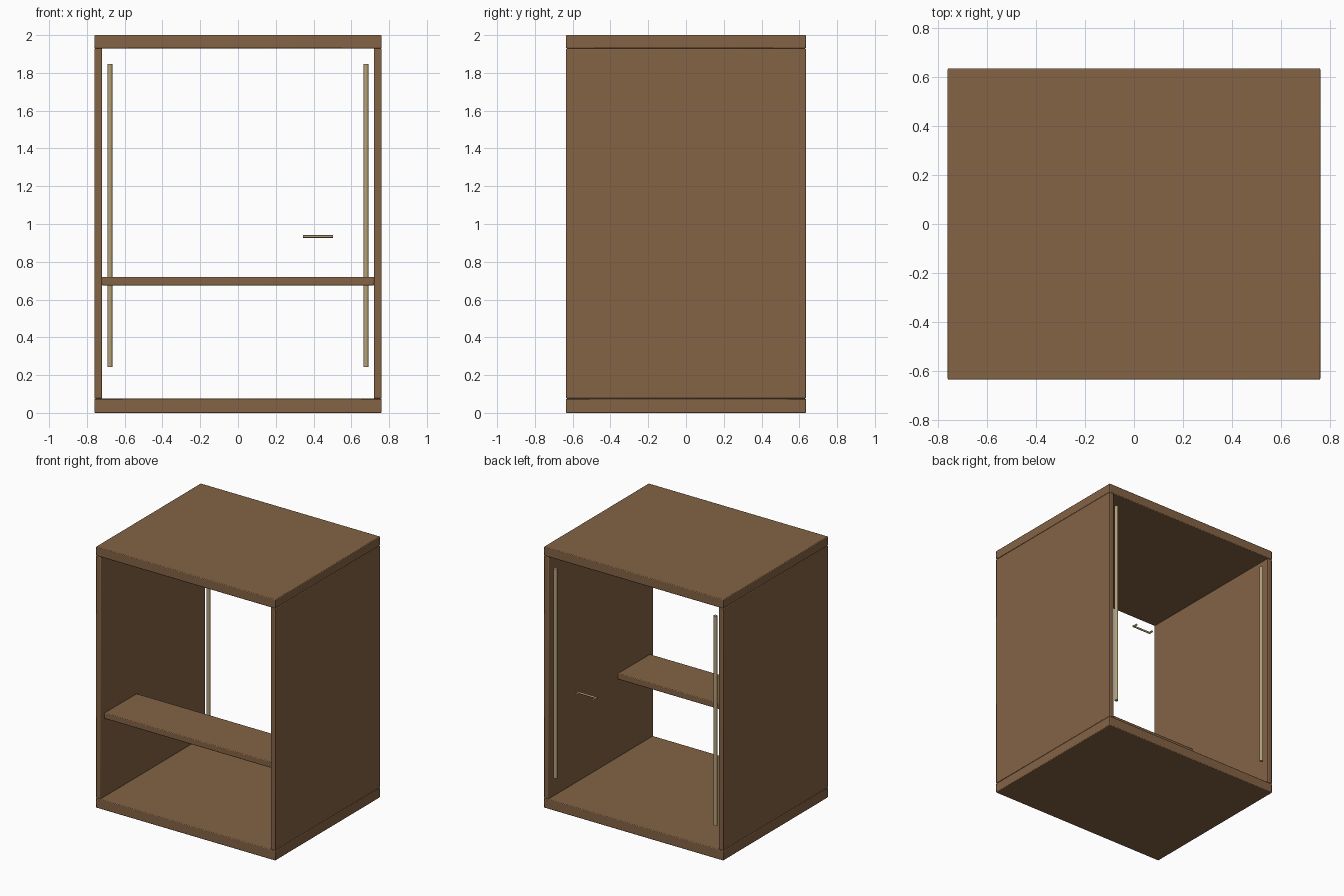
import bpy
import math
from mathutils import Vector

cube = bpy.data.objects.get("Cube")
if cube:
    bpy.data.objects.remove(cube, do_unlink=True)


def make_material(name, colour):
    mat = bpy.data.materials.new(name)
    mat.use_nodes = True
    mat.diffuse_color = colour
    mat.node_tree.nodes["Principled BSDF"].inputs["Base Color"].default_value = colour
    return mat


wood = make_material("brown wood", (0.23, 0.125, 0.06, 1))
brass = make_material("pale brass", (0.46, 0.36, 0.19, 1))


def board(name, low, high):
    """Wooden board between two corners, with softened edges."""
    low, high = Vector(low), Vector(high)
    bpy.ops.mesh.primitive_cube_add(size=1, location=(low + high) / 2)
    ob = bpy.context.object
    ob.name = name
    ob.scale = high - low
    bpy.ops.object.transform_apply(location=False, rotation=False, scale=True)
    ob.data.materials.append(wood)
    bevel = ob.modifiers.new("soft edges", "BEVEL")
    bevel.width = 0.005
    bevel.segments = 2
    bpy.ops.object.shade_smooth_by_angle(angle=math.radians(30))
    return ob


def rod(name, start, end, radius):
    """Round metal rod between two points."""
    start, end = Vector(start), Vector(end)
    axis = end - start
    bpy.ops.mesh.primitive_cylinder_add(
        vertices=20, radius=radius, depth=axis.length, location=(start + end) / 2,
        rotation=axis.to_track_quat("Z", "Y").to_euler())
    ob = bpy.context.object
    ob.name = name
    ob.data.materials.append(brass)
    bpy.ops.object.shade_smooth_by_angle(angle=math.radians(40))
    return ob


W, D = 0.76, 0.635        # half width and half depth
INNER = 0.72              # inner face of the side panels
BASE_TOP, LID_BOTTOM = 0.075, 1.93

# Carcass
board("base_board", (-W, -D, 0), (W, D, BASE_TOP))
board("top_board", (-W, -D, LID_BOTTOM), (W, D, 2))
board("shelf", (-INNER, -0.59, 0.675), (INNER, -0.2, 0.72))

# Side panels and hinge rods
for side, sign in (("left", 1), ("right", -1)):
    xs = sorted((sign * INNER, sign * W))
    board(side + "_panel", (xs[0], -D, BASE_TOP), (xs[1], D, LID_BOTTOM))
    rod(side + "_hinge_rod", (sign * 0.678, 0.612, 0.242),
        (sign * 0.678, 0.612, 1.848), 0.013)

# Pull handle: a bar with a post at each end
HX, HZ, BAR_Y, R = 0.423, 0.934, 0.588, 0.007
rod("handle_bar", (HX - 0.08, BAR_Y, HZ), (HX + 0.08, BAR_Y, HZ), R)
for side, sign in (("left", 1), ("right", -1)):
    x = HX + sign * 0.073
    rod(side + "_handle_post", (x, BAR_Y, HZ), (x, 0.62, HZ), R)
